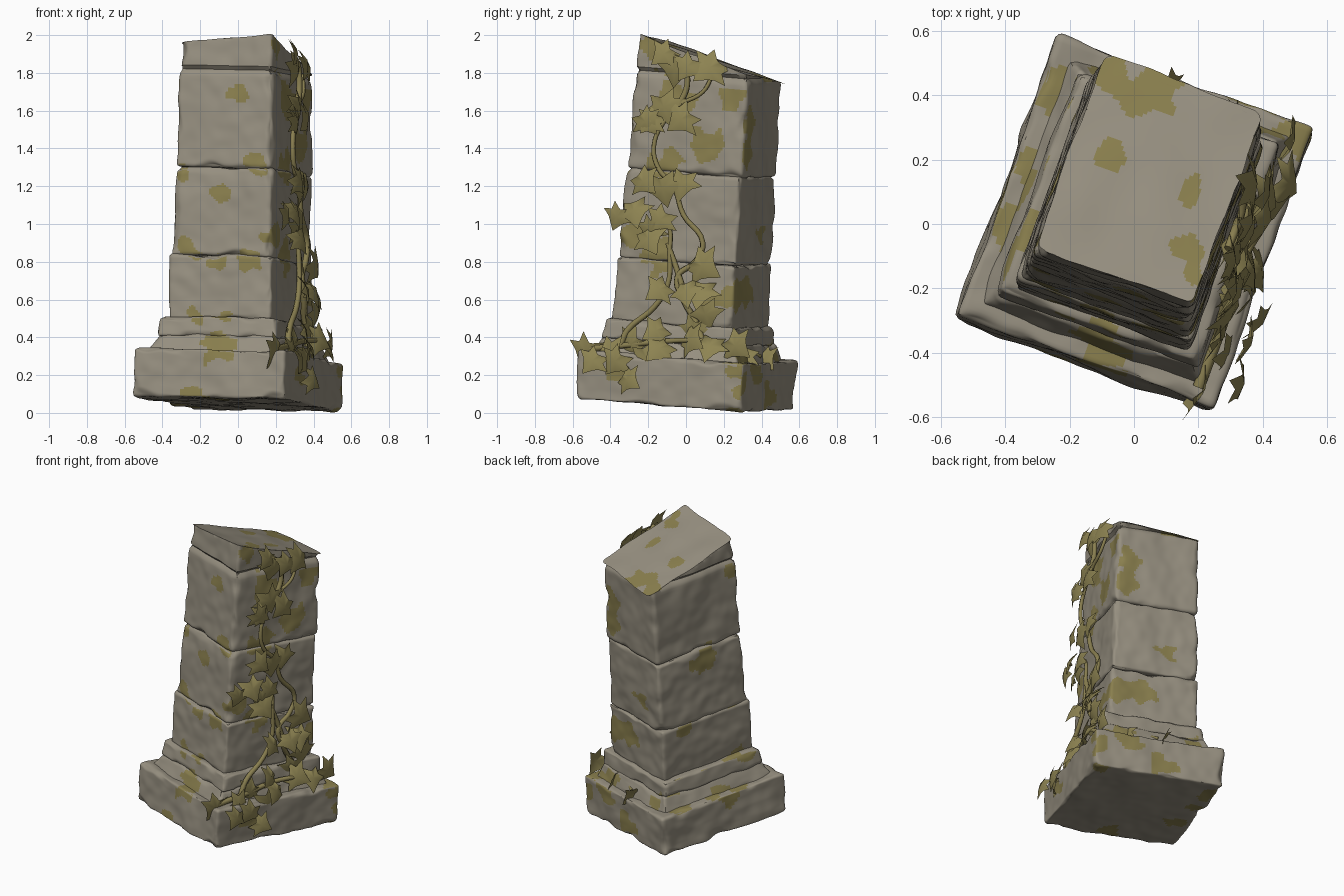
import bpy, bmesh, math, random
from mathutils import Vector, Matrix, noise
from mathutils.bvhtree import BVHTree

random.seed(4)
cube = bpy.data.objects.get("Cube")
if cube:
    bpy.data.objects.remove(cube, do_unlink=True)


def material(name, rgb):
    m = bpy.data.materials.new(name)
    m.use_nodes = True
    m.diffuse_color = (*rgb, 1)
    bsdf = m.node_tree.nodes["Principled BSDF"]
    bsdf.inputs["Base Color"].default_value = (*rgb, 1)
    return m


STONE = material("weathered stone", (0.305, 0.275, 0.215))
MOSS = material("dry moss", (0.25, 0.21, 0.075))
LEAF = material("ivy leaf", (0.27, 0.23, 0.085))
STEM = material("ivy stem", (0.25, 0.21, 0.08))

# The whole pillar is turned and leans backwards
LEAN = (Matrix.Translation((-.004, -.008, .047)) @ Matrix.Rotation(math.radians(-19.8), 4, "Z")
        @ Matrix.Rotation(math.radians(-4.4), 4, "X") @ Matrix.Rotation(math.radians(1), 4, "Y"))
OUT = LEAN.to_3x3() @ Vector((1, 0, 0))

# Moss patches (across, along, radius) for each direction a face can look
FRONT_MOSS = [(0, 1.69, .05), (.08, 1.33, .06), (.12, 1.3, .04), (-.09, 1.15, .05), (-.27, .87, .06),
              (-.1, .8, .05), (.06, .81, .06), (.17, .93, .04), (-.1, .35, .08), (-.23, .51, .04),
              (-.06, .5, .03), (-.25, .1, .05), (-.29, 1.27, .04), (-.24, 1.83, .03)]
SIDE_MOSS = [(.12, 1.42, .09), (.25, 1.66, .06), (-.15, .83, .08), (-.1, 1.3, .09), (.3, .22, .06),
             (.32, .1, .06), (.33, .35, .07), (-.05, 1.63, .09), (-.3, .95, .07), (.12, .6, .06),
             (-.35, .2, .06), (-.19, 1.94, .05), (.22, .62, .05)]
BACK_MOSS = [(.33, 1.53, .07), (.33, 1.38, .08), (.06, .94, .06), (.35, .62, .08), (.2, .64, .07),
             (.14, .1, .08), (.36, .25, .1), (-.1, .33, .05), (.52, .15, .06)]
LEFT_MOSS = [(.15, 1.2, .08), (.3, .77, .05), (-.05, 1.75, .05), (.1, .3, .06), (-.1, .5, .05)]
TOP_MOSS = [(-.06, .44, .08), (.04, .43, .09), (-.06, .23, .05), (.18, .11, .04), (.16, -.08, .05),
            (.17, -.15, .04)]
LEDGE_MOSS = [(-.37, -.02, .07), (-.25, .42, .07), (-.1, -.38, .07), (.52, .28, .08), (-.31, .2, .05)]


def mossy(c, n):
    """Moss rule: ragged patches chosen by the direction of the face."""
    if abs(n.z) > 0.6:
        a, b, spots = c.x, c.y, TOP_MOSS if c.z > 1.5 else LEDGE_MOSS
    elif abs(n.y) > abs(n.x):
        a, b, spots = c.x, c.z, FRONT_MOSS if n.y < 0 else BACK_MOSS
    else:
        a, b, spots = c.y, c.z, SIDE_MOSS if n.x > 0 else LEFT_MOSS
    wobble = 1 + 0.9 * noise.noise(c * 14)
    return any(math.hypot(a - x, b - y) < r * wobble for x, y, r in spots)


# Plane of the sloping broken top, through three of its points
P0, P1, P2 = Vector((-.3, -.05, 1.955)), Vector((.2, -.24, 2)), Vector((.14, .435, 1.765))
SLOPE = (P1 - P0).cross(P2 - P0)


def stone(name, bottom, top, z0, z1, wear=.012, groove=None, cuts=50):
    """Worn block between two half sizes, with rounded uneven edges."""
    bm = bmesh.new()
    bmesh.ops.create_cube(bm, size=2)
    bmesh.ops.subdivide_edges(bm, edges=bm.edges[:], cuts=cuts, use_grid_fill=True)
    shift = Vector((z0, z1, z0)) * 9
    for v in bm.verts:
        p = Vector([0.5 * (t + math.sin(t * math.pi / 2)) for t in v.co])
        k = (p.z + 1) / 2
        half = Vector((bottom[0] + (top[0] - bottom[0]) * k,
                       bottom[1] + (top[1] - bottom[1]) * k, (z1 - z0) / 2))
        pos = Vector([a * b for a, b in zip(p, half)])
        r = min(wear + 0.07 * max(0, noise.noise(pos * 8 + shift)), half.z * 0.7)
        q = Vector([max(-h + r, min(h - r, t)) for t, h in zip(pos, half)])
        d = (pos - q).normalized()
        pos = q + d * r
        pos += d * (0.012 * noise.noise(pos * 5 + shift) + 0.005 * noise.noise(pos * 14 + shift))
        pos.z += (z0 + z1) / 2
        if groove:
            depth = 0.022 * math.exp(-((pos.z - groove) / 0.012) ** 2)
            pos.x -= math.copysign(depth, pos.x) * (abs(p.x) > 0.98)
            pos.y -= math.copysign(depth, pos.y) * (abs(p.y) > 0.98)
        pos.x -= 0.024 * max(0, pos.z - 0.43)  # the shaft drifts sideways
        w = v.co = LEAN @ pos
        if groove:
            limit = P0.z - (SLOPE.x * (w.x - P0.x) + SLOPE.y * (w.y - P0.y)) / SLOPE.z
            v.co.z = min(w.z, limit + 0.008 * noise.noise(Vector((w.x, w.y, 0)) * 6))
    bmesh.ops.remove_doubles(bm, verts=bm.verts[:], dist=0.0005)
    bm.normal_update()
    inverse = LEAN.to_3x3().inverted()
    for f in bm.faces:
        f.material_index = int(mossy(f.calc_center_median(), inverse @ f.normal))
    surface = BVHTree.FromBMesh(bm)
    add_mesh(name, bm, (STONE, MOSS), 40)
    return surface


def add_object(name, data, mats):
    for m in mats:
        data.materials.append(m)
    ob = bpy.data.objects.new(name, data)
    bpy.context.collection.objects.link(ob)
    bpy.ops.object.select_all(action="DESELECT")
    ob.select_set(True)
    bpy.context.view_layer.objects.active = ob


def add_mesh(name, bm, mats, angle):
    me = bpy.data.meshes.new(name)
    bm.to_mesh(me)
    bm.free()
    add_object(name, me, mats)
    bpy.ops.object.shade_smooth_by_angle(angle=math.radians(angle))


# Stone courses from the ground up
walls = [
    stone("plinth", (.425, .468), (.42, .463), 0, .255),
    stone("base_step", (.375, .42), (.325, .375), .23, .345, cuts=36),
    stone("base_moulding", (.338, .373), (.328, .363), .33, .435, cuts=36),
    stone("lower_shaft", (.288, .34), (.287, .335), .42, .765, wear=.018),
    stone("middle_shaft", (.283, .335), (.272, .325), .76, 1.235, wear=.022),
    stone("top_shaft", (.272, .325), (.255, .315), 1.23, 2.1, wear=.022, groove=1.75, cuts=56),
]


def on_wall(y, z, lift):
    """Point standing off the ivy-covered side; the ivy hangs free near the front."""
    hits = [w.ray_cast(Vector((2, y, z)), Vector((-1, 0, 0)))[0] for w in walls]
    hits = [h for h in hits if h]
    point = max(hits, key=lambda c: c.x) if hits else Vector((.36 + .36 * y, y, z))
    return point + OUT * (lift + (0.02 - 0.1 * y if z > 0.5 else 0))


# Ivy stems climbing the side, as (y, z) paths
STEMS = [
    [(-.34, .36), (-.3, .44), (-.15, .56), (-.08, .68), (-.07, .85), (-.08, 1), (-.16, 1.06)],
    [(.1, .36), (.06, .48), (0, .6), (-.03, .72), (.06, .8), (.1, .9), (0, 1.05), (-.05, 1.2),
     (-.13, 1.3), (-.15, 1.42), (-.1, 1.54), (-.02, 1.63), (.1, 1.7), (.15, 1.79)],
    [(-.02, 1.63), (.02, 1.74), (0, 1.85), (-.06, 1.9)],
    [(-.5, .34), (-.3, .36), (-.1, .38), (.1, .38), (.4, .3)],
    [(.02, .58), (-.03, .75), (-.08, .9)],
]
for i, path in enumerate(STEMS):
    cu = bpy.data.curves.new("ivy_stem", "CURVE")
    cu.dimensions = "3D"
    cu.bevel_depth, cu.bevel_resolution, cu.resolution_u = 0.016, 1, 5
    cu.use_fill_caps = True
    sp = cu.splines.new("BEZIER")
    sp.bezier_points.add(len(path) - 1)
    for j, (bp, (y, z)) in enumerate(zip(sp.bezier_points, path)):
        bp.co = on_wall(y, z, 0.022)
        bp.handle_left_type = bp.handle_right_type = "AUTO"
        bp.radius = 1.15 - 0.5 * j / len(path)
    add_object(f"ivy_stem_{i + 1}", cu, (STEM,))
    bpy.ops.object.convert(target="MESH")

# Ivy leaves: one half of a lobed outline, mirrored about a creased midrib
HALF = [(.1, .12), (.48, .34), (.44, -.06), (.85, -.2), (.46, -.42), (.28, -.62)]
LEAVES = [(-.07, 1.92), (-.03, 1.86), (.05, 1.86), (.17, 1.85), (-.2, 1.57), (-.1, 1.66), (.03, 1.58),
          (-.14, 1.57), (-.21, 1.25), (-.1, 1.23), (.01, 1.25), (-.32, 1.07), (-.25, 1.1), (-.15, 1),
          (-.09, 1.05), (-.18, .95), (-.09, .67), (.02, .67), (.1, .67), (.08, .8), (-.5, .36),
          (-.42, .33), (-.46, .3), (-.31, .19), (-.34, .3), (-.25, .39), (-.12, .45), (-.1, .36), (.02, .4),
          (.07, .47), (.15, .38), (.25, .38), (.33, .33), (.42, .3), (.12, .56), (-.2, .33)]
bm = bmesh.new()
for y, z in LEAVES:
    at = on_wall(y, z, random.uniform(.03, .055))
    up = Matrix.Rotation(random.uniform(-1.1, 1.1), 3, OUT) @ Vector((0, 0, 1))
    side = up.cross(OUT).normalized()
    pitch = Matrix.Rotation(random.uniform(-.8, 0), 3, side)
    size = random.uniform(.11, .15)

    def leaf_point(x, t):
        curl = 0.1 - 0.3 * abs(x) - 0.4 * t * t
        return bm.verts.new(at + pitch @ (side * x + up * t + OUT * curl) * size)

    base, middle, tip = leaf_point(0, .08), leaf_point(0, -.3), leaf_point(0, -1)
    for s in (1, -1):
        rim = [base] + [leaf_point(s * x, t) for x, t in HALF] + [tip]
        for a, b in zip(rim, rim[1:]):
            bm.faces.new((middle, a, b) if s < 0 else (middle, b, a))
bmesh.ops.solidify(bm, geom=bm.faces[:], thickness=0.006)
add_mesh("ivy_leaves", bm, (LEAF,), 50)
